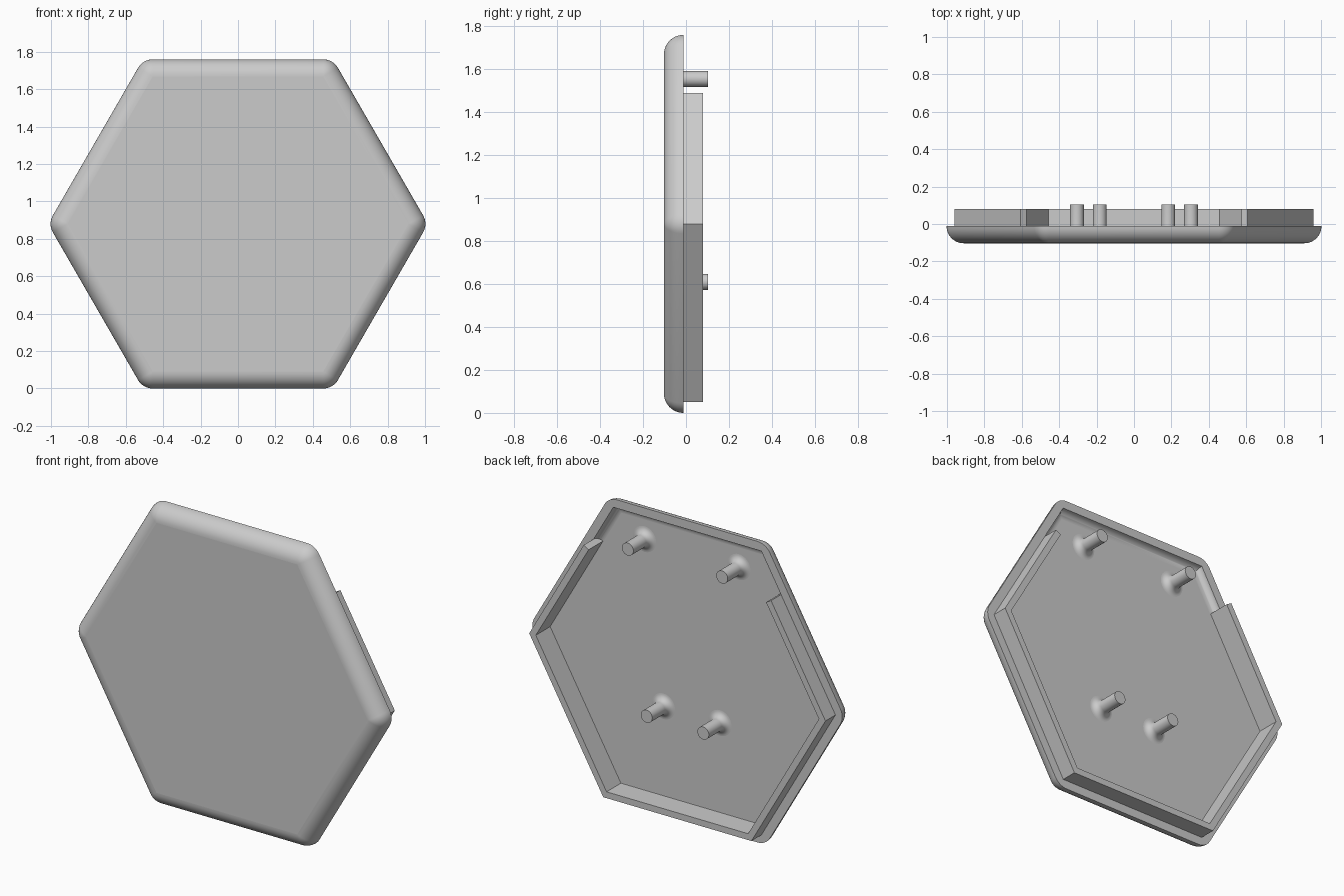
import bpy, bmesh, math
from math import sin, cos, pi, radians

old = bpy.data.objects.get("Cube")
if old:
    bpy.data.objects.remove(old, do_unlink=True)

CZ = 0.88                              # height of the hexagon centre
FRONT, RIM, FLOOR, BACK = -0.103, -0.012, -0.053, 0.08
OUTER, INNER = 0.83, 0.793             # apothems of the raised wall
COS30 = cos(pi / 6)

grey = bpy.data.materials.new("plain grey")
grey.use_nodes = True
colour = (0.6, 0.6, 0.6, 1)
grey.diffuse_color = colour
grey.node_tree.nodes["Principled BSDF"].inputs["Base Color"].default_value = colour


def finish(name, bm, flat_caps=False):
    """Turn a bmesh into a shaded grey object."""
    bmesh.ops.remove_doubles(bm, verts=bm.verts, dist=1e-5)
    bmesh.ops.recalc_face_normals(bm, faces=bm.faces)
    mesh = bpy.data.meshes.new(name)
    bm.to_mesh(mesh)
    bm.free()
    obj = bpy.data.objects.new(name, mesh)
    bpy.context.collection.objects.link(obj)
    mesh.materials.append(grey)
    bpy.ops.object.select_all(action='DESELECT')
    obj.select_set(True)
    bpy.context.view_layer.objects.active = obj
    bpy.ops.object.shade_smooth_by_angle(angle=radians(30))
    if flat_caps:
        for face in mesh.polygons:
            if len(face.vertices) > 4:
                face.use_smooth = False
    return obj


def hexagon(apothem, radius, y, steps=8):
    """Hexagon whose corners are rounded by the given radius."""
    points = []
    reach = (apothem - radius) / COS30
    for corner in range(6):
        mid = corner * pi / 3
        for i in range(steps + 1):
            a = mid + (i / steps - 0.5) * pi / 3
            points.append((reach * cos(mid) + radius * cos(a), y,
                           CZ + reach * sin(mid) + radius * sin(a)))
    return points


def loft(bm, loops, caps=True):
    """Skin a series of closed loops and cap the two ends."""
    rows = [[bm.verts.new(p) for p in loop] for loop in loops]
    for a, b in zip(rows, rows[1:]):
        for i in range(len(a)):
            j = (i + 1) % len(a)
            bm.faces.new((a[i], a[j], b[j], b[i]))
    if caps:
        bm.faces.new(rows[0])
        bm.faces.new(rows[-1])


# Hollow shell: rounded outside, flat rim, filleted cavity with sharp corners
STEPS = 10
round_r, cove_r = RIM - FRONT, RIM - FLOOR
core = CZ - round_r
loops = []
for i in range(STEPS + 1):
    a = i / STEPS * pi / 2
    r = round_r * sin(a)
    loops.append(hexagon(core + r, r, RIM - round_r * cos(a)))
for i in range(STEPS + 1):
    a = i / STEPS * pi / 2
    loops.append(hexagon(OUTER - cove_r * (1 - cos(a)), 0, RIM - cove_r * sin(a)))
bm = bmesh.new()
loft(bm, loops)
finish("shell", bm, flat_caps=True)

# Raised wall around the lower sides, ending square part way up the upper sides
end_x, end_z = 0.606, 1.49 - CZ
thick = OUTER - INNER


def wall_path(apothem, inset):
    x, z = end_x - inset * COS30, end_z - inset / 2
    corners = [(apothem / COS30 * cos(k * pi / 3), -apothem / COS30 * sin(k * pi / 3))
               for k in range(4)]
    return [(x, z)] + corners + [(-x, z)]


outline = wall_path(OUTER, 0) + wall_path(INNER, thick)[::-1]
bm = bmesh.new()
loft(bm, [[(x, y, CZ + z) for x, z in outline] for y in (FLOOR, BACK)])
finish("raised_wall", bm)

# Four pegs with flared feet
PEG_R, FLARE, TIP, SIDES = 0.037, 0.038, 0.103, 32
profile = [(PEG_R + FLARE * (1 - sin(a)), FLOOR + FLARE * (1 - cos(a)))
           for a in (i / 8 * pi / 2 for i in range(9))] + [(PEG_R, TIP)]
for level, px, pz in (("upper", 0.305, 1.555), ("lower", 0.183, 0.61)):
    for side, sign in (("left", 1), ("right", -1)):
        bm = bmesh.new()
        loft(bm, [[(sign * px + r * cos(k * 2 * pi / SIDES), y,
                    pz + r * sin(k * 2 * pi / SIDES)) for k in range(SIDES)]
                  for r, y in profile])
        finish(f"{level}_{side}_peg", bm, flat_caps=True)
